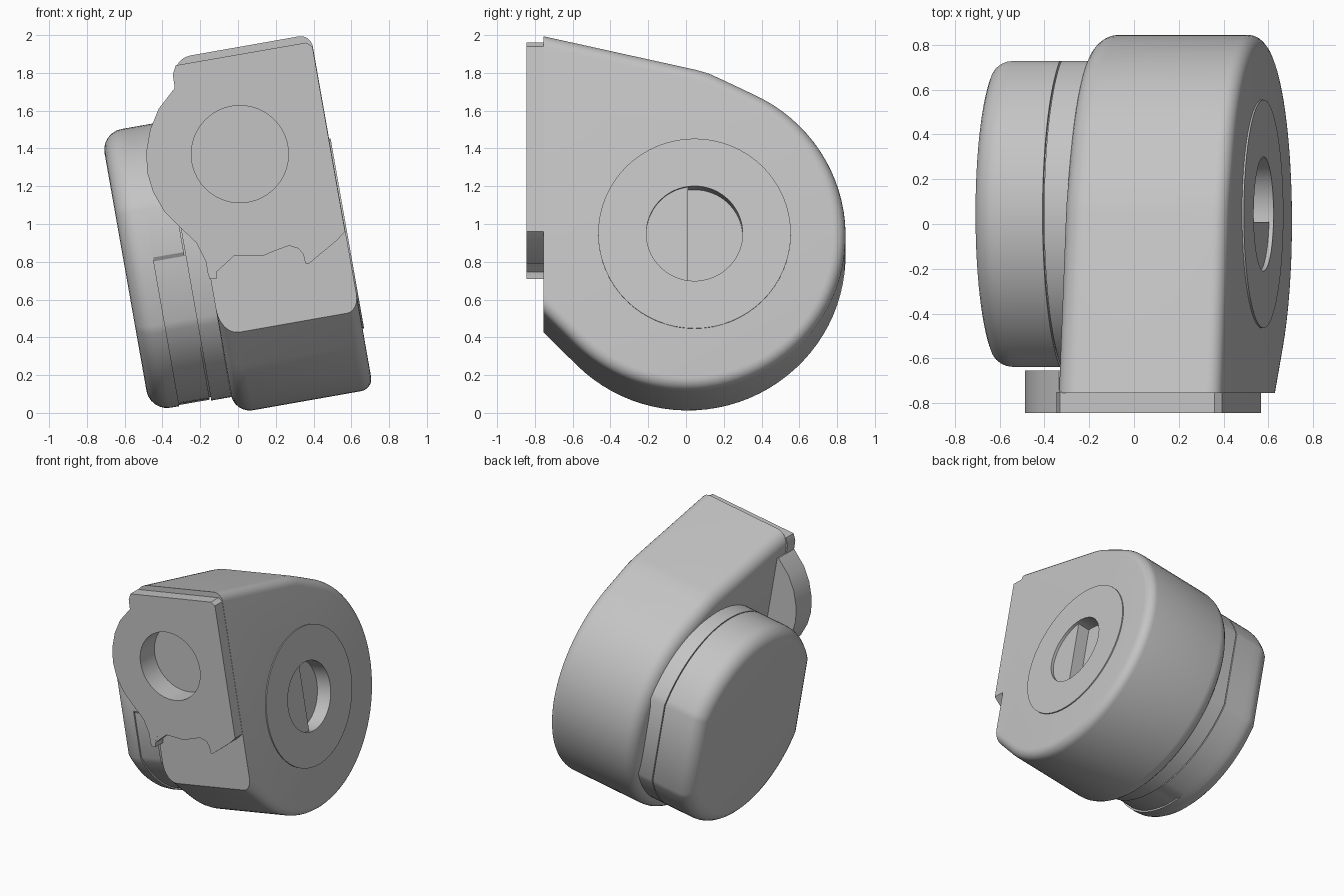
import bpy, bmesh
from math import cos, sin, pi, radians, asin
from mathutils import Matrix, Vector

if "Cube" in bpy.data.objects:
    bpy.data.objects.remove(bpy.data.objects["Cube"], do_unlink=True)

grey = bpy.data.materials.new("plain grey")
grey.use_nodes = True
grey.diffuse_color = (0.55, 0.55, 0.55, 1)
grey.node_tree.nodes["Principled BSDF"].inputs["Base Color"].default_value = (0.55, 0.55, 0.55, 1)

TILT = Matrix.Rotation(radians(-10), 4, 'Y')
AXIS_Y, AXIS_W = 0.045, 0.835      # axle centre in the tilted frame


def arc(cy, cw, r, a0, a1, n):
    angles = [radians(a0 + (a1 - a0) * i / n) for i in range(n + 1)]
    return [(cy + r * cos(a), cw + r * sin(a)) for a in angles]


def circle(cy, cw, r, n=64):
    return arc(cy, cw, r, 0, 360, n)[:-1]


def prism(name, pts, lo, hi, sideways=True, bevel_lo=0, bevel_hi=0, cut_y=None):
    """Extrude an outline along the tilted axle, or straight along y."""
    bm = bmesh.new()
    make = (lambda p, d: (d, p[0], p[1])) if sideways else (lambda p, d: (p[0], d, p[1]))
    low = [bm.verts.new(make(p, lo)) for p in pts]
    high = [bm.verts.new(make(p, hi)) for p in pts]
    bm.faces.new(low)
    bm.faces.new(high)
    n = len(pts)
    for i in range(n):
        j = (i + 1) % n
        bm.faces.new((low[i], low[j], high[j], high[i]))
    bmesh.ops.recalc_face_normals(bm, faces=bm.faces)
    for at, width in ((lo, bevel_lo), (hi, bevel_hi)):
        if width:
            rim = [e for e in bm.edges if all(abs(v.co.x - at) < 1e-5 for v in e.verts)]
            bmesh.ops.bevel(bm, geom=rim, offset=width, segments=6, profile=0.5, affect='EDGES')
    if cut_y is not None:
        geom = bm.verts[:] + bm.edges[:] + bm.faces[:]
        res = bmesh.ops.bisect_plane(bm, geom=geom, plane_co=(0, cut_y, 0),
                                     plane_no=(0, -1, 0), clear_outer=True)
        edges = [e for e in res["geom_cut"] if isinstance(e, bmesh.types.BMEdge)]
        bmesh.ops.contextual_create(bm, geom=edges)
        bmesh.ops.recalc_face_normals(bm, faces=bm.faces)
    if sideways:
        bm.transform(TILT)
    mesh = bpy.data.meshes.new(name)
    bm.to_mesh(mesh)
    bm.free()
    mesh.materials.append(grey)
    ob = bpy.data.objects.new(name, mesh)
    bpy.context.collection.objects.link(ob)
    return ob


def activate(ob):
    bpy.ops.object.select_all(action='DESELECT')
    ob.select_set(True)
    bpy.context.view_layer.objects.active = ob


def carve(ob, cutter):
    mod = ob.modifiers.new("hole", 'BOOLEAN')
    mod.operation, mod.solver, mod.object = 'DIFFERENCE', 'EXACT', cutter
    activate(ob)
    bpy.ops.object.modifier_apply(modifier=mod.name)


# main housing: round back, sloping top, flat front
outline = arc(0.01, 0.835, 0.835, -135, 65, 50)
outline += [(0.2, 1.67), (0.12, 1.707), (0.05, 1.727), (-1.0, 1.962), (-1.0, 0.665)]
housing = prism("housing", outline, -0.02, 0.727, bevel_lo=0.1, bevel_hi=0.065, cut_y=-0.755)

# front plate with its wavy lower edge
lobe_edge = [(-0.15, 0.71), (-0.16, 0.74), (-0.17, 0.8), (-0.22, 0.9), (-0.31, 0.985),
             (-0.39, 1.065), (-0.45, 1.17), (-0.48, 1.27), (-0.486, 1.38), (-0.465, 1.5),
             (-0.42, 1.61), (-0.335, 1.72)]
plate_edge = lobe_edge + [(-0.345, 1.79), (-0.33, 1.84), (0.36, 1.96), (0.394, 1.94),
                          (0.567, 0.96), (0.52, 0.91), (0.375, 0.79), (0.357, 0.79),
                          (0.345, 0.84), (0.32, 0.87), (0.27, 0.885), (0.2, 0.86),
                          (0.13, 0.83), (-0.06, 0.83), (-0.1, 0.8), (-0.115, 0.76),
                          (-0.115, 0.71)]
plate = prism("front_plate", plate_edge, -0.845, -0.75, sideways=False)

# thicker rounded lobe standing out beside the housing
lobe = prism("side_lobe", lobe_edge + [(0.0, 1.72), (0.0, 0.85), (-0.11, 0.75)],
             -0.844, -0.655, sideways=False)

# round pocket in the front
cutter = prism("pocket_cutter", circle(0.01, 1.37, 0.257), -0.95, -0.67, sideways=False)
for ob in (housing, plate, lobe):
    carve(ob, cutter)
bpy.data.objects.remove(cutter)

# axle disc on the side, with a stepped hole
disc = prism("axle_disc", circle(AXIS_Y, AXIS_W, 0.51), 0.6, 0.735)
step = asin(0.035 / 0.255) * 180 / pi
halves = [(arc(AXIS_Y, AXIS_W, 0.255, 90 + step, 270 - step, 32), 0.715),
          (arc(AXIS_Y, AXIS_W, 0.255, -90 - step, 90 + step, 32), 0.62)]
for pts, floor in halves:
    cutter = prism("hole_cutter", pts, floor, 0.9)
    for ob in (housing, disc):
        carve(ob, cutter)
    bpy.data.objects.remove(cutter)


# drum: a circle with flattened front and back
def drum_outline(r, half, recess=1.0):
    a = 90 - asin(half / r) * 180 / pi
    pts = arc(0, 0, r, a, 180 - a, 36) + arc(0, 0, r, 180 + a, 360 - a, 36)
    if recess < 1:
        mid = [(-half, 0.05), (-half, 0.03)]
        pts = pts[:37] + mid + pts[37:]
        low = lambda p: p[1] < 0.04 and p[0] < 0.08
        pts = [(p[0] * recess, p[1] * recess) if low(p) else p for p in pts]
    return [(AXIS_Y + p[0], 0.838 + p[1]) for p in pts]


full = drum_outline(0.749, 0.683)
parts = [housing, plate, lobe, disc,
         prism("drum_cap", full, -0.457, -0.3, bevel_lo=0.11),
         prism("drum_band", drum_outline(0.749, 0.683, 0.983), -0.3, -0.135),
         prism("drum_core", drum_outline(0.73, 0.665), -0.32, 0.02),
         prism("drum_collar", full, -0.128, 0.0)]

for ob in parts:
    activate(ob)
    bpy.ops.object.shade_smooth_by_angle(angle=radians(28))
